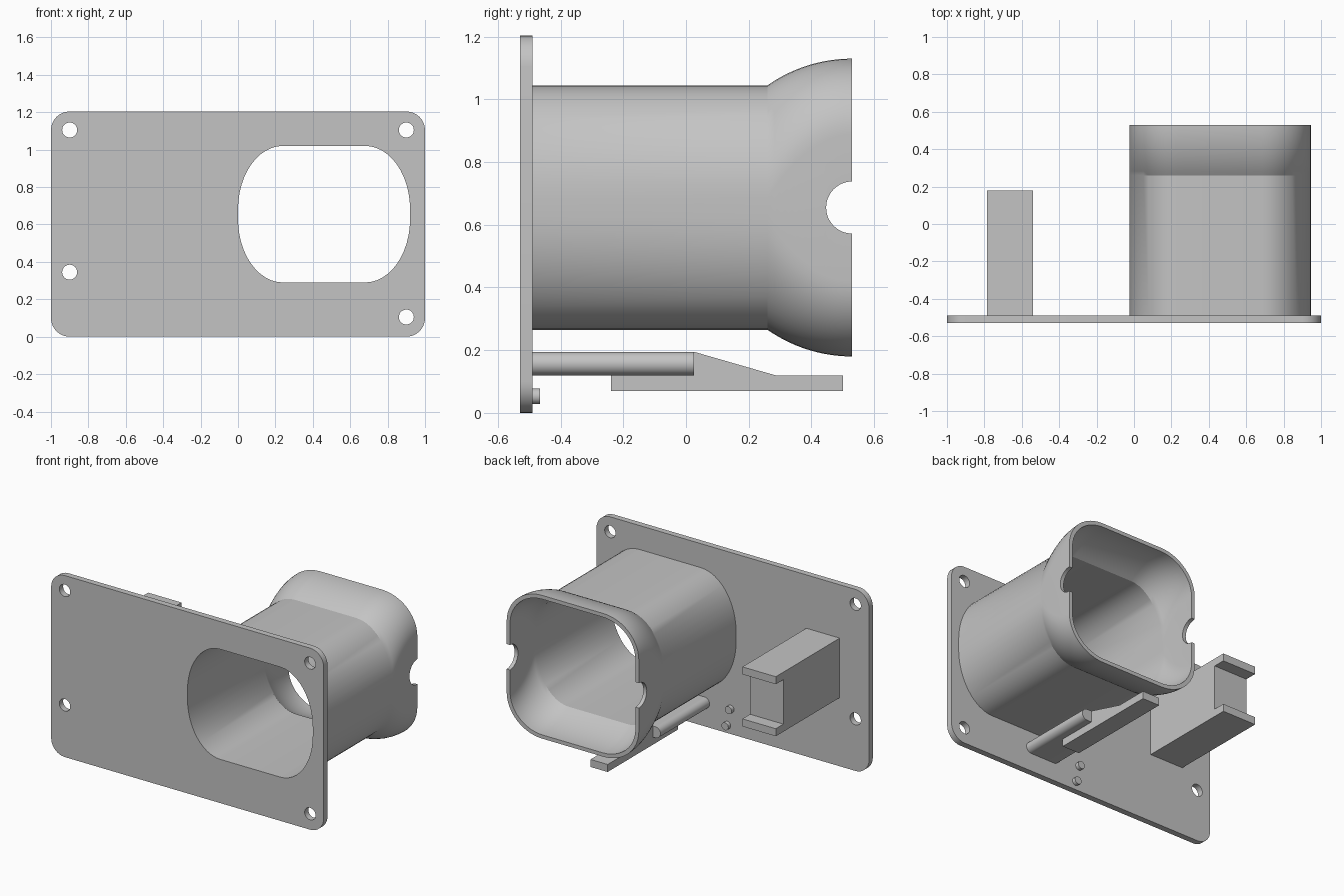
import bpy, bmesh
from math import sin, cos, pi, sqrt

cube = bpy.data.objects.get("Cube")
if cube:
    bpy.data.objects.remove(cube, do_unlink=True)

grey = bpy.data.materials.new("plain_grey")
grey.use_nodes = True
colour = (0.55, 0.55, 0.55, 1)
grey.diffuse_color = colour
grey.node_tree.nodes["Principled BSDF"].inputs["Base Color"].default_value = colour

PLATE_FRONT, PLATE_BACK = -0.53, -0.49
DUCT_X, DUCT_Z = 0.46, 0.655
RIM_Y, FLARE_Y = 0.53, 0.26


def rounded(cx, cz, hx, hz, rx, rz, n=12):
    """Outline of a rectangle with elliptical corners."""
    pts = []
    for q, (sx, sz) in enumerate([(1, 1), (-1, 1), (-1, -1), (1, -1)]):
        for i in range(n + 1):
            a = (q + i / n) * pi / 2
            pts.append((cx + sx * (hx - rx) + rx * cos(a),
                        cz + sz * (hz - rz) + rz * sin(a)))
    return pts


def circle(cx, cz, r, n=32):
    return [(cx + r * cos(2 * pi * i / n), cz + r * sin(2 * pi * i / n)) for i in range(n)]


def finish(obj):
    obj.data.materials.clear()
    obj.data.materials.append(grey)
    bpy.ops.object.select_all(action='DESELECT')
    obj.select_set(True)
    bpy.context.view_layer.objects.active = obj
    bpy.ops.object.shade_smooth_by_angle(angle=0.5)


def add_mesh(name, bm):
    bmesh.ops.remove_doubles(bm, verts=bm.verts, dist=0.0001)
    bmesh.ops.recalc_face_normals(bm, faces=bm.faces)
    mesh = bpy.data.meshes.new(name)
    bm.to_mesh(mesh)
    bm.free()
    obj = bpy.data.objects.new(name, mesh)
    bpy.context.collection.objects.link(obj)
    finish(obj)
    return obj


def prism(name, outline, axis, a, b):
    """Extrude an outline from a to b along the x or y axis."""
    bm = bmesh.new()
    place = (lambda u, v, t: (t, u, v)) if axis == 'x' else (lambda u, v, t: (u, t, v))
    ends = [[bm.verts.new(place(u, v, t)) for u, v in outline] for t in (a, b)]
    for end in ends:
        bm.faces.new(end)
    n = len(outline)
    for i in range(n):
        j = (i + 1) % n
        bm.faces.new((ends[0][i], ends[0][j], ends[1][j], ends[1][i]))
    return add_mesh(name, bm)


# Mounting plate: filled outline with the duct opening and four screw holes
curve = bpy.data.curves.new("mounting_plate", 'CURVE')
curve.dimensions = '2D'
curve.fill_mode = 'BOTH'
curve.extrude = (PLATE_BACK - PLATE_FRONT) / 2
outlines = [rounded(0, 0.602, 1, 0.602, 0.1, 0.1, 8),
            rounded(DUCT_X, DUCT_Z, 0.46, 0.365, 0.24, 0.34)]
outlines += [circle(x, z, 0.04) for x, z in [(-0.9, 1.105), (0.9, 1.105), (-0.9, 0.345), (0.9, 0.105)]]
for outline in outlines:
    spline = curve.splines.new('POLY')
    spline.points.add(len(outline) - 1)
    for point, (x, z) in zip(spline.points, outline):
        point.co = (x, z, 0, 1)
    spline.use_cyclic_u = True
plate = bpy.data.objects.new("mounting_plate", curve)
bpy.context.collection.objects.link(plate)
plate.rotation_euler.x = pi / 2
plate.location.y = (PLATE_FRONT + PLATE_BACK) / 2
bpy.ops.object.select_all(action='DESELECT')
plate.select_set(True)
bpy.context.view_layer.objects.active = plate
bpy.ops.object.convert(target='MESH')
finish(bpy.context.view_layer.objects.active)


# Duct: outer skin to the flared rim, then back along the inner skin
def duct_ring(y, wall):
    rise, run = 0.085, RIM_Y - FLARE_Y
    r = (run ** 2 + rise ** 2) / (2 * rise)
    grow = sqrt(r * r - (RIM_Y - y) ** 2) - r + rise if y > FLARE_Y else 0
    t = grow / rise
    return [(x, y, z) for x, z in rounded(
        DUCT_X, DUCT_Z, 0.485 - wall, 0.39 + grow - wall,
        0.26 - wall * 0.8, 0.36 - 0.12 * t - wall * 0.8)]


steps = [PLATE_BACK] + [FLARE_Y + (RIM_Y - FLARE_Y) * i / 12 for i in range(13)]
bm = bmesh.new()
rings = [[bm.verts.new(p) for p in duct_ring(y, wall)]
         for ys, wall in ((steps, 0), (steps[::-1], 0.025)) for y in ys]
for k, ring in enumerate(rings):
    following = rings[(k + 1) % len(rings)]
    for i in range(len(ring)):
        j = (i + 1) % len(ring)
        bm.faces.new((ring[i], ring[j], following[j], following[i]))
duct = add_mesh("flared_duct", bm)

# Half-round notches in both sides of the rim
cutter = prism("notch_cutter", circle(RIM_Y, DUCT_Z, 0.083, 48), 'x', -0.5, 1.5)
cutter.hide_render = True
notch = duct.modifiers.new("notch", 'BOOLEAN')
notch.operation = 'DIFFERENCE'
notch.solver = 'EXACT'
notch.object = cutter
bpy.context.view_layer.objects.active = duct
bpy.ops.object.modifier_apply(modifier=notch.name)
bpy.data.objects.remove(cutter, do_unlink=True)
finish(duct)

# Block with a slot across its back end
top, bottom, lip, slot, back = 0.85, 0.455, 0.05, 0.1, 0.18
prism("slotted_block",
      [(PLATE_BACK, bottom), (back, bottom), (back, bottom + lip), (slot, bottom + lip),
       (slot, top - lip), (back, top - lip), (back, top), (PLATE_BACK, top)],
      'x', -0.785, -0.54)

# Round-edged arm and the sloped latch bar below it
prism("latch_arm", rounded(0.295, 0.157, 0.125, 0.0375, 0.0375, 0.0375, 8), 'y', PLATE_BACK, 0.025)
prism("latch_bar",
      [(-0.24, 0.07), (0.5, 0.07), (0.5, 0.12), (0.285, 0.12), (0.025, 0.195),
       (0.025, 0.12), (-0.24, 0.12)], 'x', 0.225, 0.35)

# Locating pegs
for name, x, z in [("upper_peg", 0.015, 0.167), ("lower_peg", 0.04, 0.053)]:
    prism(name, circle(x, z, 0.025, 20), 'y', PLATE_BACK, -0.465)
